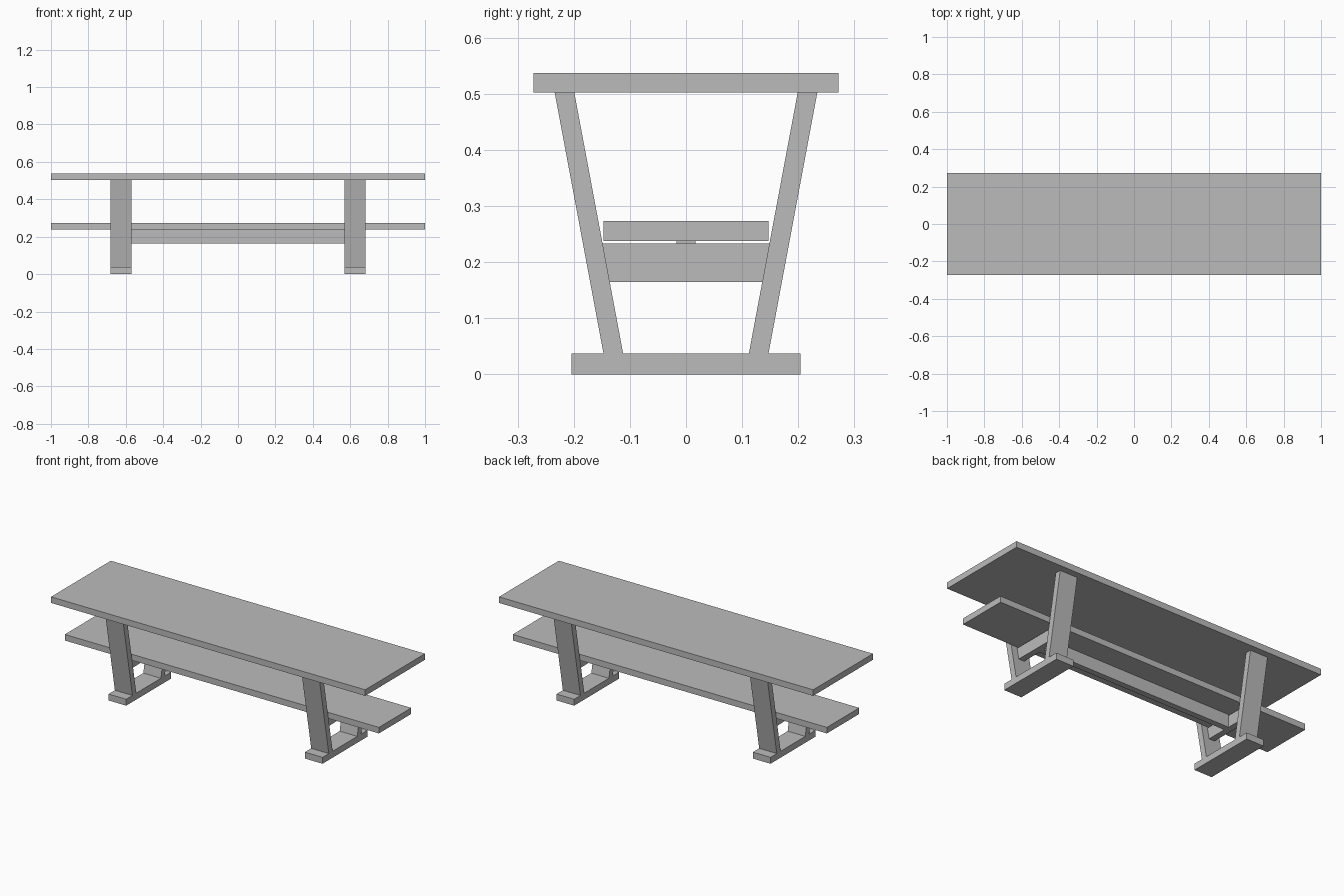
import bpy

cube = bpy.data.objects.get("Cube")
if cube:
    bpy.data.objects.remove(cube, do_unlink=True)

grey = bpy.data.materials.new("plain_grey")
grey.use_nodes = True
colour = (0.5, 0.5, 0.5, 1)
grey.diffuse_color = colour
grey.node_tree.nodes["Principled BSDF"].inputs["Base Color"].default_value = colour


def prism(name, profile, x0, x1):
    """Extrude a (y, z) profile along x."""
    n = len(profile)
    verts = [(x, y, z) for x in (x0, x1) for y, z in profile]
    faces = [tuple(reversed(range(n))), tuple(range(n, 2 * n))]
    faces += [(i, (i + 1) % n, n + (i + 1) % n, n + i) for i in range(n)]
    mesh = bpy.data.meshes.new(name)
    mesh.from_pydata(verts, [], faces)
    mesh.materials.append(grey)
    obj = bpy.data.objects.new(name, mesh)
    bpy.context.collection.objects.link(obj)
    return obj


def board(name, half_y, z0, z1, x0, x1):
    return prism(name, [(-half_y, z0), (half_y, z0), (half_y, z1), (-half_y, z1)], x0, x1)


FOOT_TOP, LEG_TOP = 0.037, 0.502


def leg_inner(z):
    """Inner face of the splayed leg at height z."""
    return 0.112 + 0.087 * (z - FOOT_TOP) / (LEG_TOP - FOOT_TOP)


# Long boards and the central stretcher
board("table_top", 0.272, LEG_TOP, 0.537, -1, 1)
board("shelf", 0.147, 0.238, 0.273, -1, 1)
board("stretcher", 0.017, 0.165, 0.238, -0.607, 0.607)

# A trestle at each end
for side, cx in (("right", -0.625), ("left", 0.625)):
    x0, x1 = cx - 0.056, cx + 0.056
    board(side + "_foot", 0.204, 0, FOOT_TOP, x0, x1)

    # Brace cut to fit between the splayed legs
    low, high = 0.165, 0.233
    a, b = leg_inner(low), leg_inner(high)
    prism(side + "_brace", [(-a, low), (a, low), (b, high), (-b, high)],
          cx - 0.018, cx + 0.018)

    # Splayed legs, front and back
    bottom, top, thick = leg_inner(FOOT_TOP), leg_inner(LEG_TOP), 0.035
    leg = [(bottom, FOOT_TOP), (bottom + thick, FOOT_TOP),
           (top + thick, LEG_TOP), (top, LEG_TOP)]
    prism(side + "_back_leg", leg, x0, x1)
    prism(side + "_front_leg", [(-y, z) for y, z in reversed(leg)], x0, x1)
